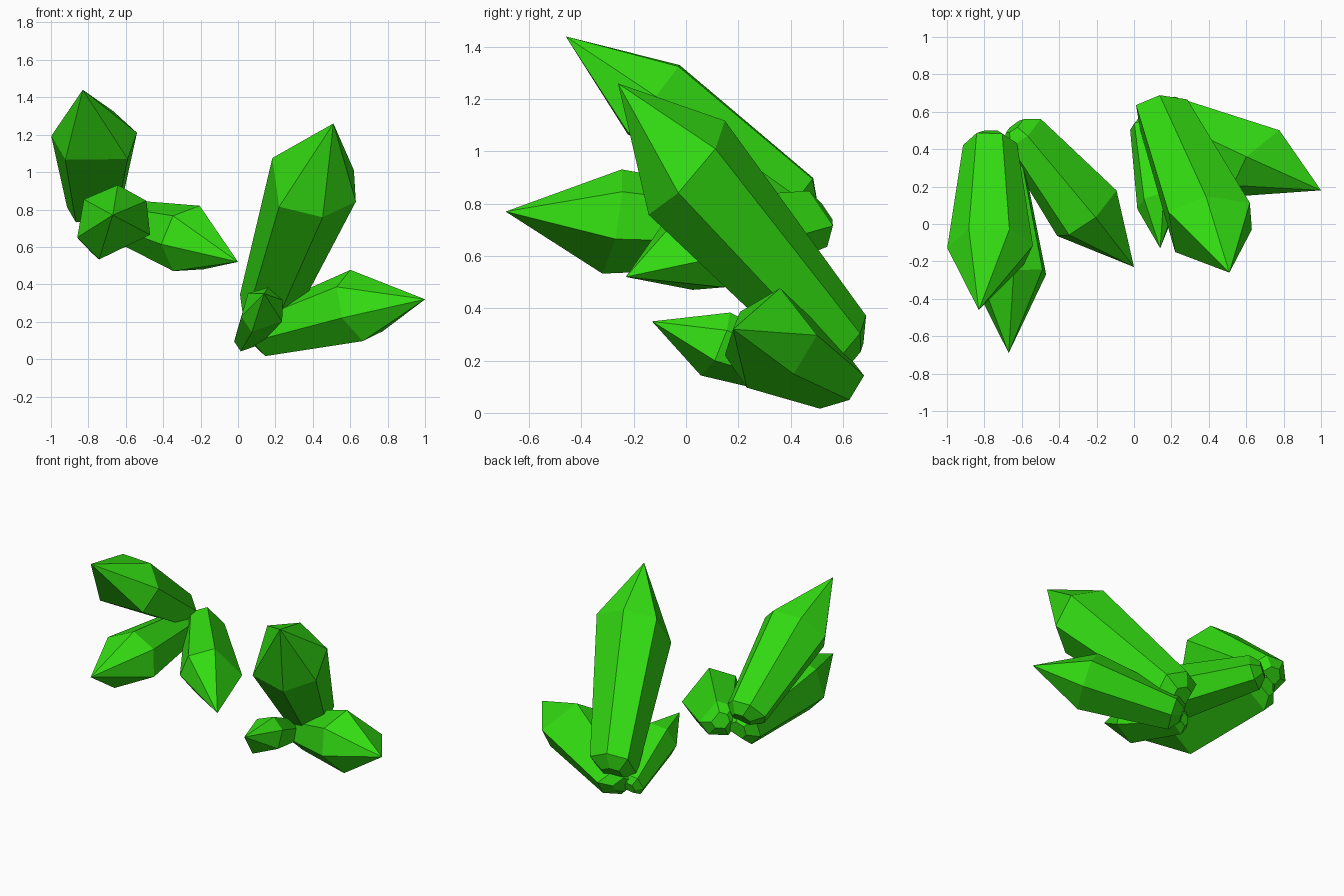
import bpy
import bmesh
from math import cos, sin, radians
from mathutils import Vector

cube = bpy.data.objects.get("Cube")
if cube:
    bpy.data.objects.remove(cube, do_unlink=True)

# One green for every crystal
GREEN = (0.033, 0.72, 0.006, 1)
crystal_green = bpy.data.materials.new("crystal_green")
crystal_green.use_nodes = True
crystal_green.diffuse_color = GREEN
crystal_green.node_tree.nodes["Principled BSDF"].inputs["Base Color"].default_value = GREEN

# Uneven hexagonal section shared by all crystals: (angle, radius)
SECTION = [(0, 1), (88, 1), (136, .95), (198, .93), (256, .93), (308, .97)]
ROOT_SCALE = .63
STUB_SCALE = .3
STUB_DEPTH = .15


def crystal(name, tip, shoulder, root, side_u, side_v):
    """Six-sided shaft widening from root to shoulder, with a pointed tip.
    side_u and side_v run from the shoulder centre to its first two corners."""
    tip, shoulder, root = Vector(tip), Vector(shoulder), Vector(root)
    side_u, side_v = Vector(side_u), Vector(side_v)
    stub = root - (tip - shoulder) * STUB_DEPTH
    bm = bmesh.new()

    def ring(centre, scale):
        corners = []
        for angle, radius in SECTION:
            a = radians(angle)
            offset = (side_u * cos(a) + side_v * sin(a)) * radius * scale
            corners.append(bm.verts.new(centre + offset))
        return corners

    rings = [ring(stub, STUB_SCALE), ring(root, ROOT_SCALE), ring(shoulder, 1)]
    apex = bm.verts.new(tip)
    count = len(SECTION)

    # Closed stub, tapered shaft and faceted point
    bm.faces.new(rings[0])
    for i in range(count):
        j = (i + 1) % count
        for low, high in zip(rings, rings[1:]):
            bm.faces.new((low[i], low[j], high[j], high[i]))
        bm.faces.new((rings[-1][i], rings[-1][j], apex))
    bmesh.ops.recalc_face_normals(bm, faces=bm.faces[:])

    mesh = bpy.data.meshes.new(name)
    bm.to_mesh(mesh)
    bm.free()
    mesh.materials.append(crystal_green)
    obj = bpy.data.objects.new(name, mesh)
    bpy.context.scene.collection.objects.link(obj)
    return obj


# Right-hand cluster (raised)
crystal("right_upper_crystal", tip=(-.83, -.46, 1.44),
        shoulder=(-.77, -.13, 1.19), root=(-.77, .42, .81),
        side_u=(.18, -.09, -.12), side_v=(-.16, -.09, -.12))
crystal("right_front_crystal", tip=(-.67, -.69, .77),
        shoulder=(-.67, -.28, .735), root=(-.73, .4, .69),
        side_u=(.2, .01, -.07), side_v=(-.08, -.04, -.2))
crystal("right_inner_crystal", tip=(0, -.23, .52),
        shoulder=(-.255, .05, .63), root=(-.6, .48, .73),
        side_u=(.05, -.015, .19), side_v=(.16, .13, -.03))

# Left-hand cluster (resting on the ground)
crystal("left_tall_crystal", tip=(.51, -.26, 1.26),
        shoulder=(.4, 0, .94), root=(.147, .595, .26),
        side_u=(-.18, -.15, -.125), side_v=(-.21, .07, .14))
crystal("left_outer_crystal", tip=(1, .18, .32),
        shoulder=(.655, .32, .277), root=(.138, .567, .13),
        side_u=(-.054, .04, .2), side_v=(.124, .18, .013))
crystal("left_small_crystal", tip=(.14, -.13, .35),
        shoulder=(.13, .115, .263), root=(.05, .525, .117),
        side_u=(.106, -.005, -.063), side_v=(-.06, -.058, -.118))
